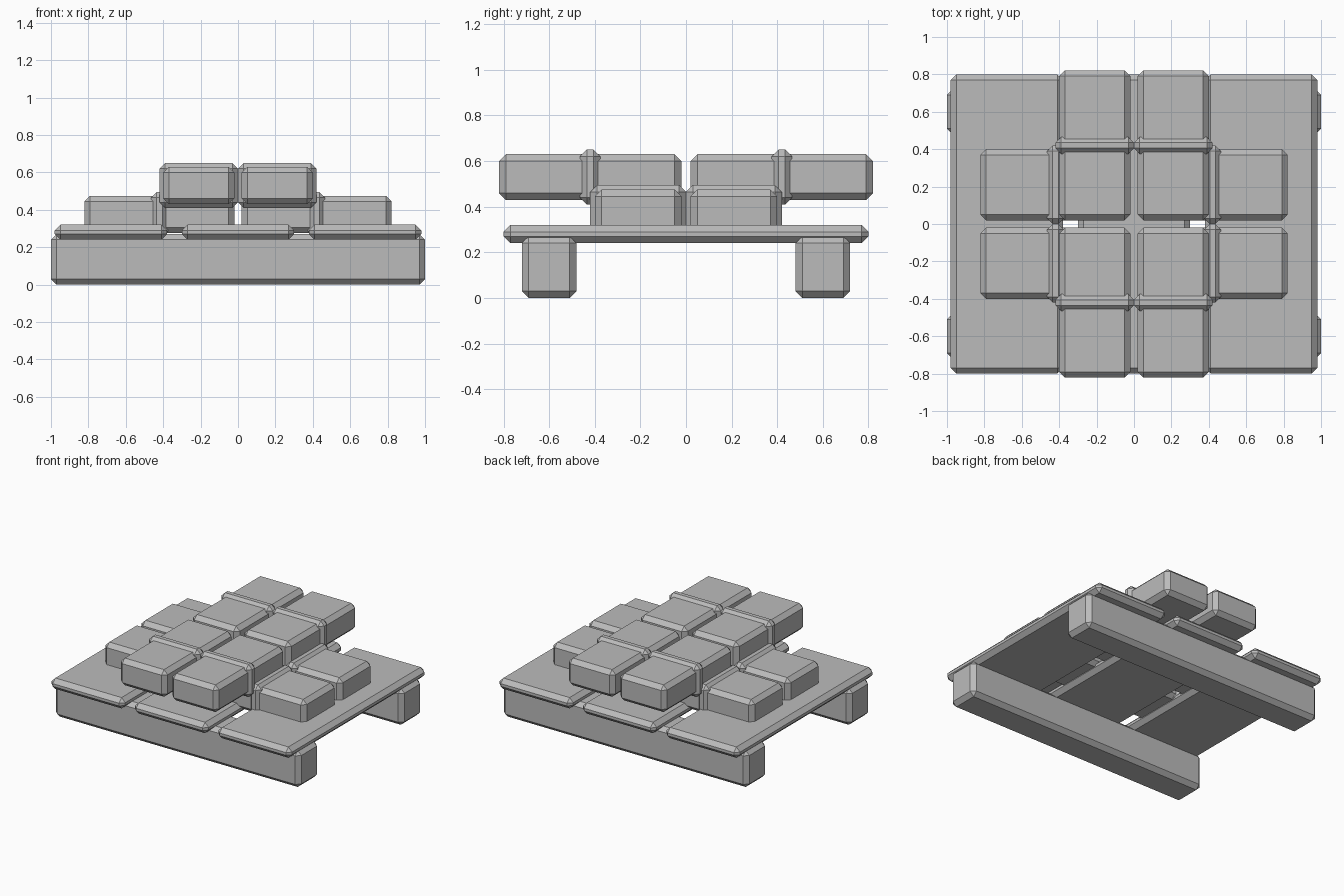
import bpy
import bmesh
from mathutils import Vector

cube = bpy.data.objects.get("Cube")
if cube:
    bpy.data.objects.remove(cube, do_unlink=True)

GREY = (0.5, 0.5, 0.5, 1.0)
grey = bpy.data.materials.new("plain_grey")
grey.use_nodes = True
grey.diffuse_color = GREY
grey.node_tree.nodes["Principled BSDF"].inputs["Base Color"].default_value = GREY


def block(name, centre, size, chamfer=0.03):
    """Box with flat chamfered edges."""
    bm = bmesh.new()
    bmesh.ops.create_cube(bm, size=1)
    bmesh.ops.scale(bm, vec=Vector(size), verts=bm.verts)
    bmesh.ops.bevel(bm, geom=bm.edges[:], offset=chamfer, segments=1,
                    affect='EDGES')
    mesh = bpy.data.meshes.new(name)
    bm.to_mesh(mesh)
    bm.free()
    mesh.materials.append(grey)
    obj = bpy.data.objects.new(name, mesh)
    obj.location = centre
    bpy.context.collection.objects.link(obj)
    return obj


# Pallet: two runners carrying three wide planks
for side, y in (("front", -0.6), ("back", 0.6)):
    block(f"{side}_runner", (0, y, 0.135), (2.0, 0.24, 0.27))
for side, x in (("right", -0.68), ("middle", 0), ("left", 0.68)):
    block(f"{side}_plank", (x, 0, 0.28), (0.6, 1.6, 0.08))

# Lower layer lies along x, upper layer lies along y; each load has a band
for sx, lr in ((-1, "right"), (1, "left")):
    for sy, fb in ((-1, "front"), (1, "back")):
        lower = (0.42 * sx, 0.21 * sy, 0.375)
        block(f"lower_{fb}_{lr}_bale", lower, (0.8, 0.38, 0.2))
        block(f"lower_{fb}_{lr}_band", lower, (0.09, 0.42, 0.24))
        upper = (0.21 * sx, 0.42 * sy, 0.53)
        block(f"upper_{fb}_{lr}_bale", upper, (0.38, 0.8, 0.2))
        block(f"upper_{fb}_{lr}_band", upper, (0.42, 0.09, 0.24))
